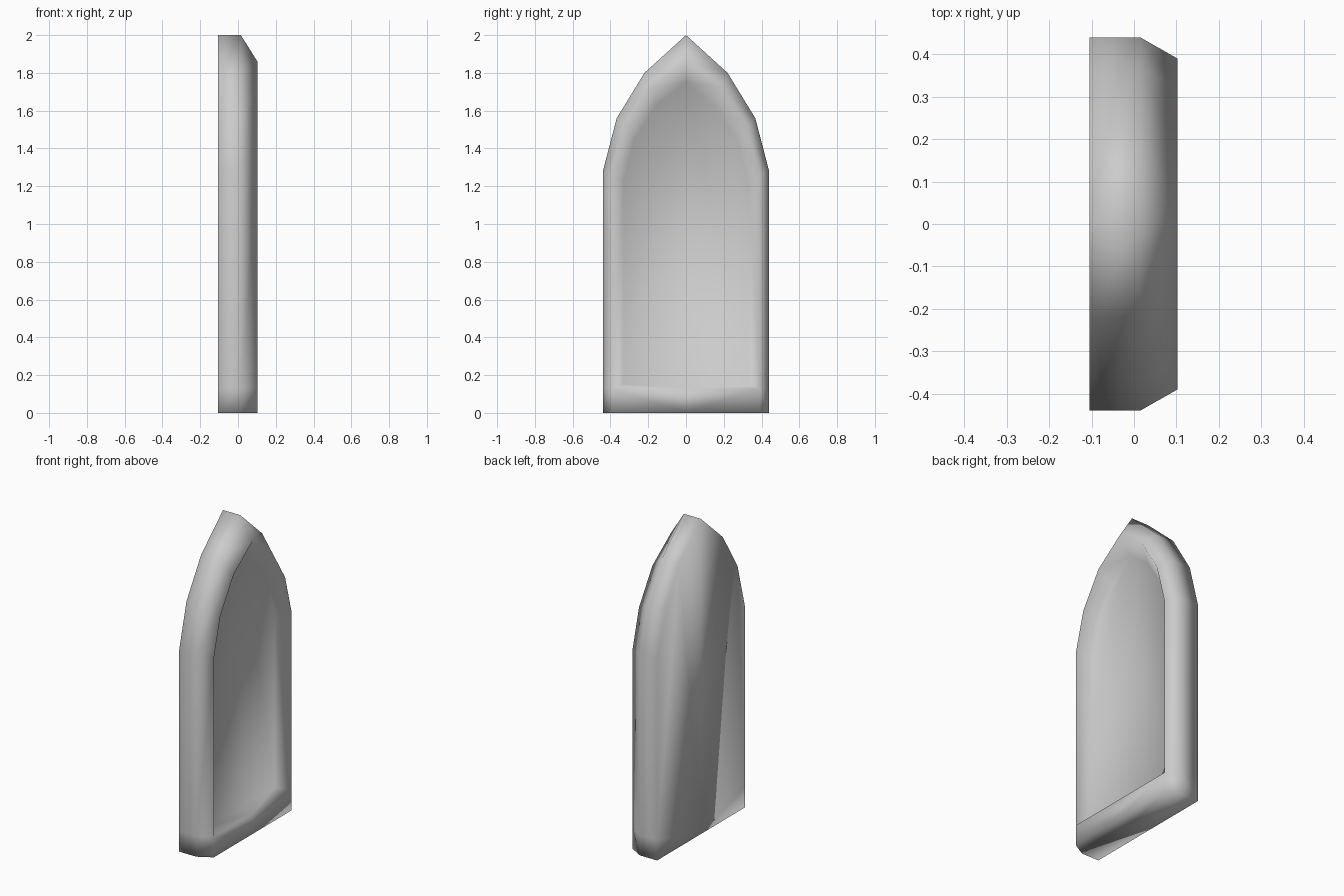
import bpy
import bmesh

cube = bpy.data.objects.get("Cube")
if cube:
    bpy.data.objects.remove(cube, do_unlink=True)

# Plain stone colour
stone = bpy.data.materials.new("grey_stone")
stone.use_nodes = True
colour = (0.6, 0.6, 0.6, 1)
stone.diffuse_color = colour
stone.node_tree.nodes["Principled BSDF"].inputs["Base Color"].default_value = colour

SILL = 0.13
bm = bmesh.new()


def half_loop(x, points):
    """Half of a pointed arch outline at depth x, from bottom centre to apex."""
    return [bm.verts.new((x, y, z)) for y, z in points]


def strip(a, b):
    """Join two half loops with a strip of quads."""
    for i in range(len(a) - 1):
        bm.faces.new((a[i], a[i + 1], b[i + 1], b[i]))


# Outer arch and the smaller arch at the front ridge
outer = [(0, 0), (0.44, 0), (0.44, SILL), (0.44, 1.28), (0.367, 1.56), (0.22, 1.8), (0, 2)]
ridge = [(0, 0), (0.39, 0), (0.39, SILL), (0.39, 1.26), (0.325, 1.505), (0.19, 1.72), (0, 1.86)]
pane = [(0, 0.15), (0.33, 0.15), (0.33, 1.23), (0.275, 1.44), (0.16, 1.625), (0, 1.75)]

back_loop = half_loop(-0.105, outer)
mid_loop = half_loop(0.015, outer)
ridge_loop = half_loop(0.103, ridge)
pane_loop = half_loop(0.028, pane)

# Sides, front bevel, sill and sloped reveal
strip(back_loop, mid_loop)
strip(mid_loop, ridge_loop)
sill_centre = bm.verts.new((0.103, 0, SILL))
bm.faces.new((ridge_loop[0], ridge_loop[1], ridge_loop[2], sill_centre))
strip([sill_centre] + ridge_loop[2:], pane_loop)

# Recessed panel and flat back
bm.faces.new(pane_loop)
bm.faces.new(back_loop[::-1])
bmesh.ops.recalc_face_normals(bm, faces=bm.faces)
if sum(f.normal.x * f.calc_center_median().x * f.calc_area() for f in bm.faces) < 0:
    bmesh.ops.reverse_faces(bm, faces=bm.faces)
for face in bm.faces:
    face.smooth = True

mesh = bpy.data.meshes.new("arched_window")
bm.to_mesh(mesh)
bm.free()
mesh.materials.append(stone)
window = bpy.data.objects.new("arched_window", mesh)
bpy.context.collection.objects.link(window)

# Second half of the arch
mirror = window.modifiers.new("mirror", "MIRROR")
mirror.use_axis = (False, True, False)
mirror.use_clip = True
mirror.merge_threshold = 0.001
